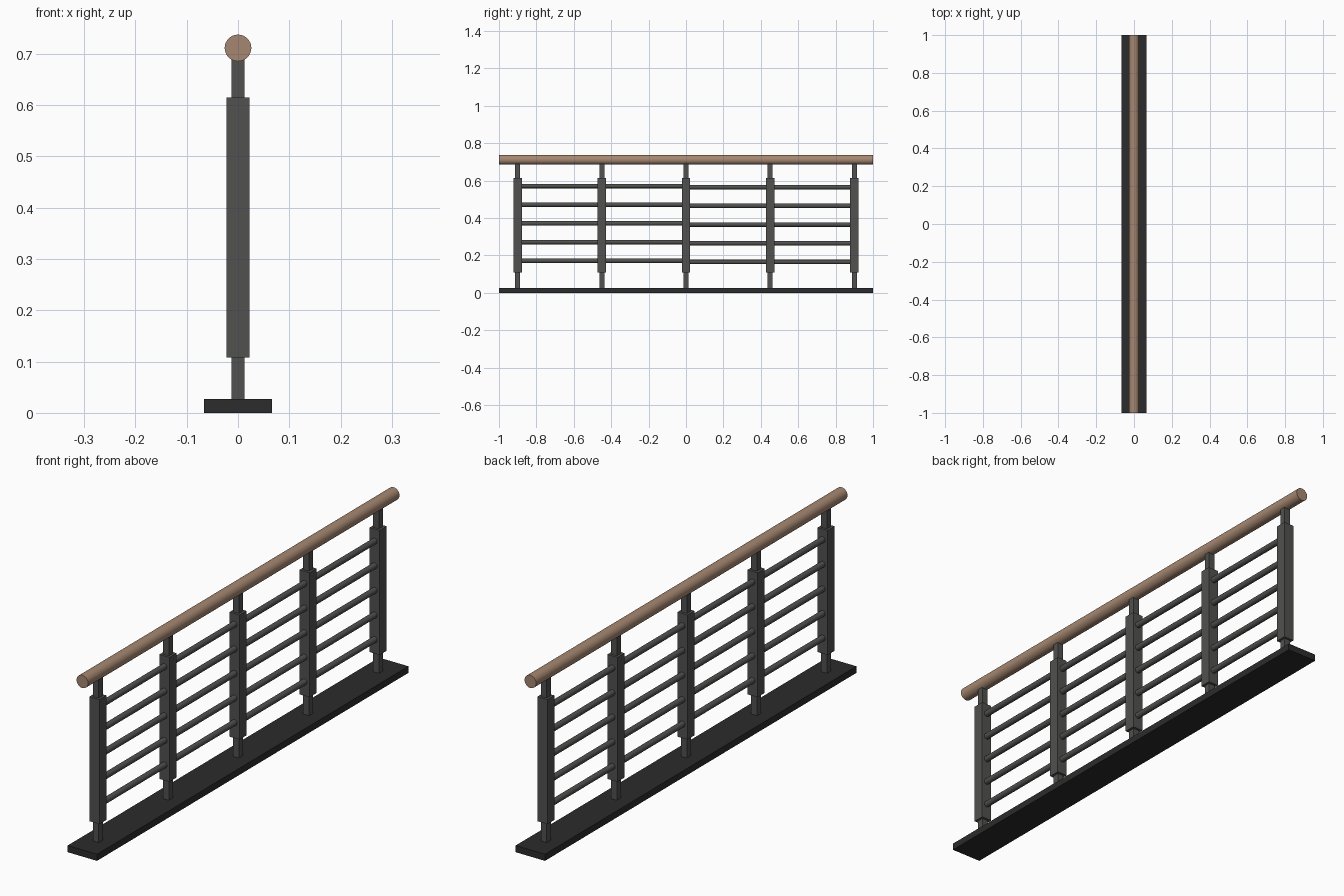
import bpy, math

if "Cube" in bpy.data.objects:
    bpy.data.objects.remove(bpy.data.objects["Cube"])

def material(name, rgb):
    m = bpy.data.materials.new(name)
    m.diffuse_color = (*rgb, 1)
    m.use_nodes = True
    m.node_tree.nodes["Principled BSDF"].inputs["Base Color"].default_value = m.diffuse_color
    return m

METAL = material("grey metal", (0.082, 0.082, 0.080))
BLACK = material("dark base", (0.025, 0.025, 0.025))
WOOD = material("brown wood", (0.38, 0.245, 0.165))

def box(name, x, y, z0, z1, sx, sy, mat):
    bpy.ops.mesh.primitive_cube_add(size=1, location=(x, y, (z0 + z1) / 2))
    o = bpy.context.object
    o.name = name
    o.scale = (sx, sy, z1 - z0)
    bpy.ops.object.transform_apply(location=False, rotation=False, scale=True)
    o.data.materials.append(mat)

def rod(name, y0, y1, z, r, sides, mat):
    bpy.ops.mesh.primitive_cylinder_add(vertices=sides, radius=r, depth=y1 - y0,
                                        location=(0, (y0 + y1) / 2, z),
                                        rotation=(math.pi / 2, 0, 0))
    o = bpy.context.object
    o.name = name
    o.data.materials.append(mat)
    bpy.ops.object.shade_smooth_by_angle(angle=math.radians(40))

# base plate and handrail
box("base_plate", 0, 0, 0, 0.027, 0.132, 2, BLACK)
rod("handrail", -1, 1, 0.711, 0.026, 32, WOOD)

# posts: thin core with a thicker sleeve
POSTS = [-0.9, -0.45, 0, 0.45, 0.9]
for i, y in enumerate(POSTS):
    box(f"post_core_{i}", 0, y, 0.025, 0.695, 0.026, 0.026, METAL)
    box(f"post_sleeve_{i}", 0, y, 0.108, 0.614, 0.045, 0.045, METAL)

# horizontal bars in each bay, the right half sits slightly lower
for i in range(4):
    top = 0.571 if i < 2 else 0.565
    for j in range(5):
        rod(f"bar_{i}_{j}", POSTS[i] + 0.02, POSTS[i + 1] - 0.02,
            top - 0.1 * j, 0.012, 20, METAL)
